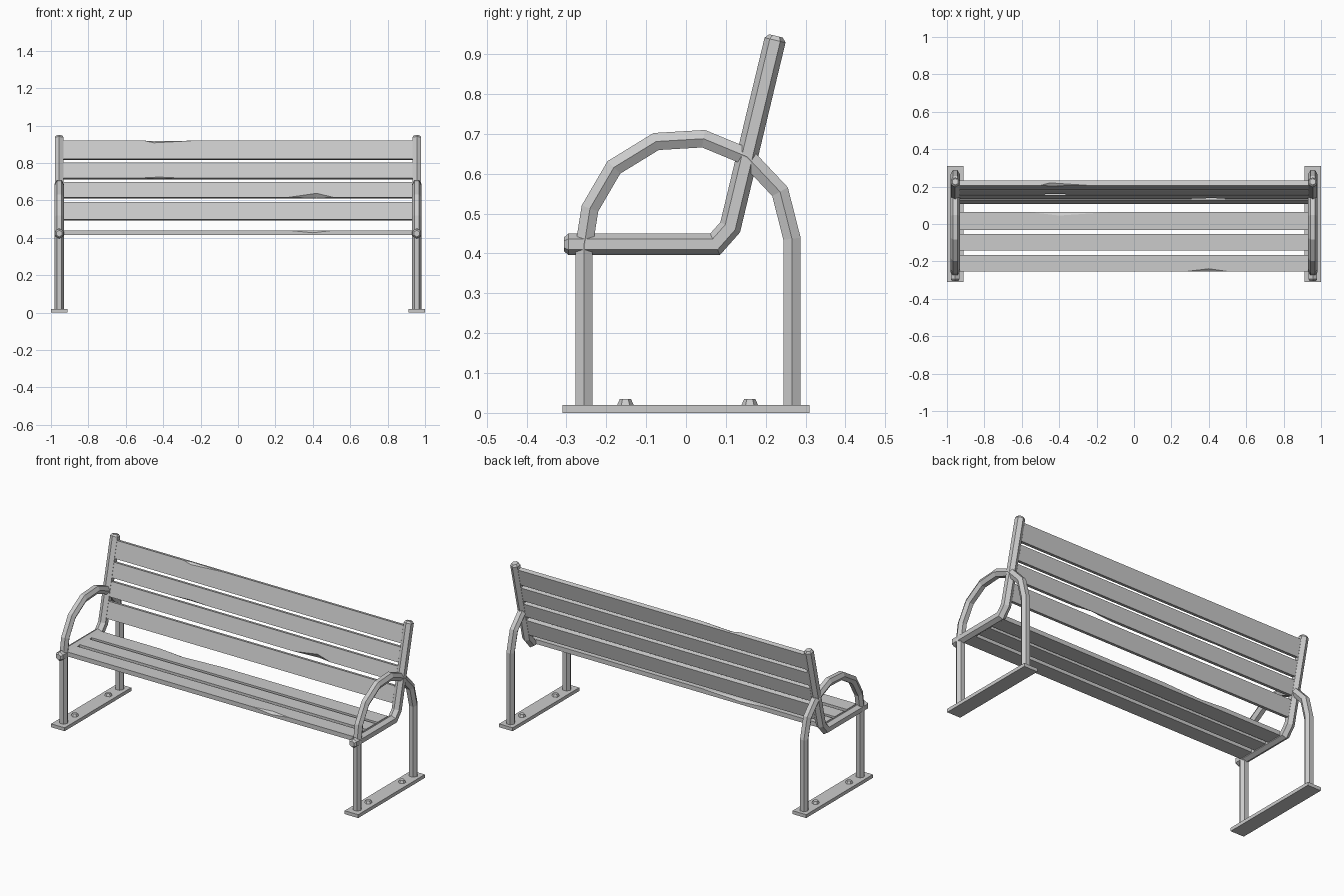
import bpy, bmesh, math
from mathutils import Vector

cube = bpy.data.objects.get("Cube")
if cube:
    bpy.data.objects.remove(cube, do_unlink=True)

grey = bpy.data.materials.new("bench_grey")
grey.use_nodes = True
colour = (0.6, 0.6, 0.6, 1)
grey.diffuse_color = colour
grey.node_tree.nodes["Principled BSDF"].inputs["Base Color"].default_value = colour

SIDE_X = 0.956


def finish(name, bm):
    bmesh.ops.remove_doubles(bm, verts=bm.verts, dist=1e-5)
    bmesh.ops.recalc_face_normals(bm, faces=bm.faces)
    mesh = bpy.data.meshes.new(name)
    bm.to_mesh(mesh)
    bm.free()
    mesh.materials.append(grey)
    obj = bpy.data.objects.new(name, mesh)
    bpy.context.collection.objects.link(obj)
    return obj


def loft(name, rings):
    """Skin a row of matching closed rings and cap both ends."""
    bm = bmesh.new()
    loops = [[bm.verts.new(p) for p in ring] for ring in rings]
    n = len(loops[0])
    for a, b in zip(loops, loops[1:]):
        for i in range(n):
            j = (i + 1) % n
            bm.faces.new((a[i], a[j], b[j], b[i]))
    bm.faces.new(loops[0][::-1])
    bm.faces.new(loops[-1])
    return finish(name, bm)


def hex_tube(name, x, path, radius, turn=0, caps=False):
    """Six-sided mitred tube along a (y, z) path; caps chamfers the ends."""
    pts = [Vector((0, y, z)) for y, z in path]
    sizes = [radius] * len(pts)
    if caps:
        first = (pts[1] - pts[0]).normalized() * 0.011
        last = (pts[-1] - pts[-2]).normalized() * 0.011
        pts = [pts[0], pts[0] + first] + pts[1:-1] + [pts[-1] - last, pts[-1]]
        sizes = [radius * 0.65] + [radius] * (len(pts) - 2) + [radius * 0.65]
    rings = []
    for i, (p, r) in enumerate(zip(pts, sizes)):
        before = (p - pts[i - 1]).normalized() if i else None
        after = (pts[i + 1] - p).normalized() if i < len(pts) - 1 else before
        before = before or after
        tangent = (before + after).normalized()
        mitre = 1 / tangent.dot(after)
        normal = Vector((0, -tangent.z, tangent.y)) * mitre
        ring = []
        for k in range(6):
            a = math.radians(60 * k + turn)
            ring.append(p + Vector((x + r * math.cos(a), 0, 0)) + normal * (r * math.sin(a)))
        rings.append(ring)
    return loft(name, rings)


def slat(name, centre, along, width, chip=None, thick=0.026):
    """Board across the bench. chip = (corner, x start, x peak, x end, depth, cut)."""
    u = Vector((0, *along)).normalized()
    v = Vector((0, -u.z, u.y))
    base = Vector((0, *centre))
    corners = [base + u * (a * width / 2) + v * (b * thick / 2)
               for a, b in ((-1, -1), (1, -1), (1, 1), (-1, 1))]
    corner, x0, xp, x1, depth, cut = chip or (0, -0.3, 0, 0.3, 0, 0)
    stations = [-0.932, x0, xp, x1, 0.932] if chip else [-0.932, 0.932]
    rings = []
    for x in stations:
        ring = []
        for k, c in enumerate(corners):
            if k != corner:
                ring.append(c)
                continue
            for other in (corners[k - 1], corners[(k + 1) % 4]):
                edge = other - c
                amount = depth if edge.length > thick * 1.5 else cut
                ring.append(c + edge.normalized() * (amount if chip and x == xp else 0))
        rings.append([p + Vector((x, 0, 0)) for p in ring])
    bm = bmesh.new()
    loops = [[bm.verts.new(p) for p in ring] for ring in rings]
    for a, b in zip(loops, loops[1:]):
        for i in range(5):
            j = (i + 1) % 5
            quad = (a[i], a[j], b[j], b[i])
            if (a[i].co - a[j].co).length + (b[i].co - b[j].co).length > 1e-6:
                bm.faces.new(quad)
    bm.faces.new(loops[0][::-1])
    bm.faces.new(loops[-1])
    return finish(name, bm)


def base_plate(name, x):
    bm = bmesh.new()
    bmesh.ops.create_cube(bm, size=1)
    for v in bm.verts:
        v.co = (x + v.co.x * 0.088, v.co.y * 0.62, 0.01 + v.co.z * 0.02)
    return finish(name, bm)


def bolt(name, x, y):
    bm = bmesh.new()
    bmesh.ops.create_cone(bm, cap_ends=True, segments=6, radius1=0.021, radius2=0.014, depth=0.016)
    bmesh.ops.translate(bm, verts=bm.verts, vec=(x, y, 0.027))
    return finish(name, bm)


# End frames: bent seat-and-back rail, front leg, armrest running into rear leg
rail = [(-0.306, 0.423), (0.073, 0.423), (0.111, 0.466), (0.226, 0.946)]
arm = [(-0.256, 0.423), (-0.252, 0.443), (-0.241, 0.513), (-0.181, 0.616), (-0.075, 0.681),
       (0.044, 0.688), (0.153, 0.643), (0.236, 0.555), (0.266, 0.437), (0.266, 0.015)]
for side, sign in (("left", 1), ("right", -1)):
    x = sign * SIDE_X
    hex_tube(side + "_seat_and_back_rail", x, rail, 0.027, turn=30, caps=True)
    hex_tube(side + "_armrest_and_rear_leg", x, arm, 0.025)
    hex_tube(side + "_front_leg", x, [(-0.256, 0.015), (-0.256, 0.423)], 0.025)
    base_plate(side + "_base_plate", x)
    for end, y in (("front", -0.152), ("rear", 0.16)):
        bolt(f"{side}_{end}_bolt", x, y)

# Seat slats, some with chipped edges
slat("front_seat_slat", (-0.21, 0.427), (1, 0), 0.09, (3, 0.27, 0.4, 0.51, 0.016, 0.013))
slat("middle_seat_slat", (-0.097, 0.427), (1, 0), 0.088)
slat("rear_seat_slat", (0.015, 0.427), (1, 0), 0.096, (2, -0.55, -0.4, -0.14, 0.018, 0.01))

# Back slats, following the lean of the back rail
lean = Vector((0.115, 0.48))
back = (("lower", 0.543, 0.096, None),
        ("lower_middle", 0.655, 0.085, (3, 0.27, 0.42, 0.51, 0.022, 0.022)),
        ("upper_middle", 0.758, 0.086, (3, -0.54, -0.42, -0.3, 0.006, 0.006)),
        ("upper", 0.868, 0.1, (2, -0.5, -0.45, -0.24, 0.012, 0.014)))
for name, z, width, chip in back:
    y = 0.111 + (z - 0.466) * lean.x / lean.y
    slat(name + "_back_slat", (y, z), lean, width, chip)
